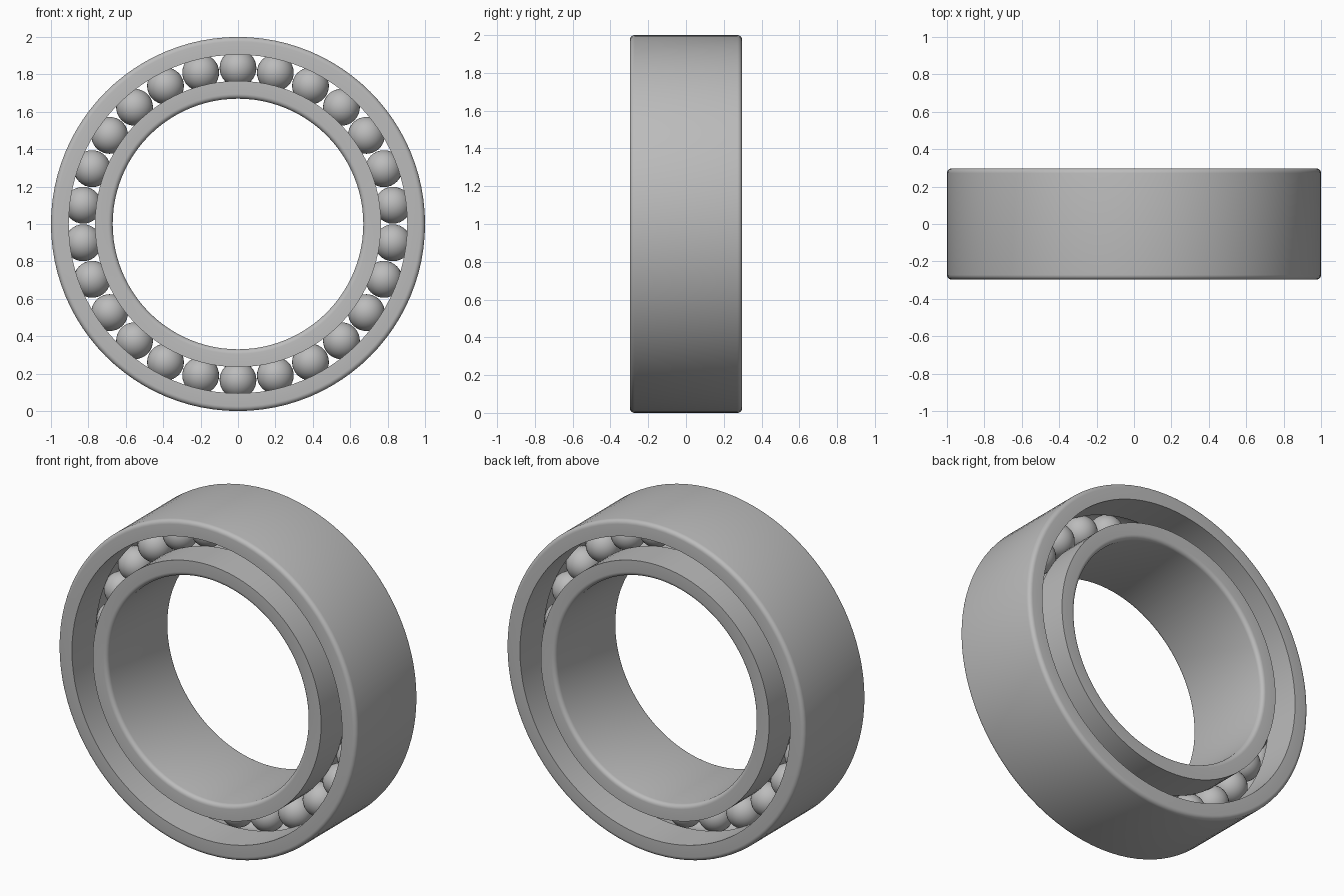
import bpy, bmesh
from math import sin, cos, pi, radians, asin
from mathutils import Vector, Matrix

default = bpy.data.objects.get("Cube")
if default:
    bpy.data.objects.remove(default)

HALF = 0.297        # half the bearing width
BALLS = 26
BALL_R = 0.1
PITCH_R = 0.834     # circle on which the balls sit
SEGMENTS = 96

steel = bpy.data.materials.new("steel grey")
steel.use_nodes = True
colour = (0.5, 0.5, 0.5, 1)
steel.diffuse_color = colour
steel.node_tree.nodes["Principled BSDF"].inputs["Base Color"].default_value = colour


def make_object(name, bm, angle):
    bmesh.ops.recalc_face_normals(bm, faces=bm.faces)
    mesh = bpy.data.meshes.new(name)
    bm.to_mesh(mesh)
    bm.free()
    mesh.materials.append(steel)
    obj = bpy.data.objects.new(name, mesh)
    bpy.context.collection.objects.link(obj)
    bpy.ops.object.select_all(action='DESELECT')
    obj.select_set(True)
    bpy.context.view_layer.objects.active = obj
    bpy.ops.object.shade_smooth_by_angle(angle=radians(angle))
    return obj


def race_ring(name, plain_r, race_r, bevel=0.025):
    """Lathe a ring: rounded corners on the plain side, a ball groove on the other."""
    side = 1 if plain_r > race_r else -1
    profile = []
    # rounded corners of the plain side
    for end in (-1, 1):
        corner = []
        for i in range(6):
            a = i / 5 * pi / 2
            corner.append((plain_r - side * bevel * (1 - sin(a)),
                           end * (HALF - bevel * (1 - cos(a)))))
        profile += corner if end < 0 else corner[::-1]
    # sharp race side with a round groove
    profile.append((race_r, HALF))
    reach = (race_r - PITCH_R) * side
    start = asin(reach / BALL_R)
    for i in range(13):
        a = start + (pi - 2 * start) * i / 12
        profile.append((PITCH_R + side * BALL_R * sin(a), BALL_R * cos(a)))
    profile.append((race_r, -HALF))

    bm = bmesh.new()
    rings = []
    for s in range(SEGMENTS):
        t = 2 * pi * s / SEGMENTS
        rings.append([bm.verts.new((r * sin(t), y, 1 + r * cos(t))) for r, y in profile])
    n = len(profile)
    for s in range(SEGMENTS):
        a, b = rings[s], rings[(s + 1) % SEGMENTS]
        for i in range(n):
            j = (i + 1) % n
            bm.faces.new((a[i], a[j], b[j], b[i]))
    return make_object(name, bm, 30)


# Outer and inner rings
race_ring("outer_ring", 1.0, 0.905)
race_ring("inner_ring", 0.67, 0.765)

# Balls, evenly spaced between the rings
bm = bmesh.new()
for k in range(BALLS):
    t = 2 * pi * k / BALLS
    place = Matrix.Translation(Vector((PITCH_R * sin(t), 0, 1 + PITCH_R * cos(t))))
    bmesh.ops.create_uvsphere(bm, u_segments=32, v_segments=16, radius=BALL_R * 0.985,
                              matrix=place)
make_object("balls", bm, 60)
